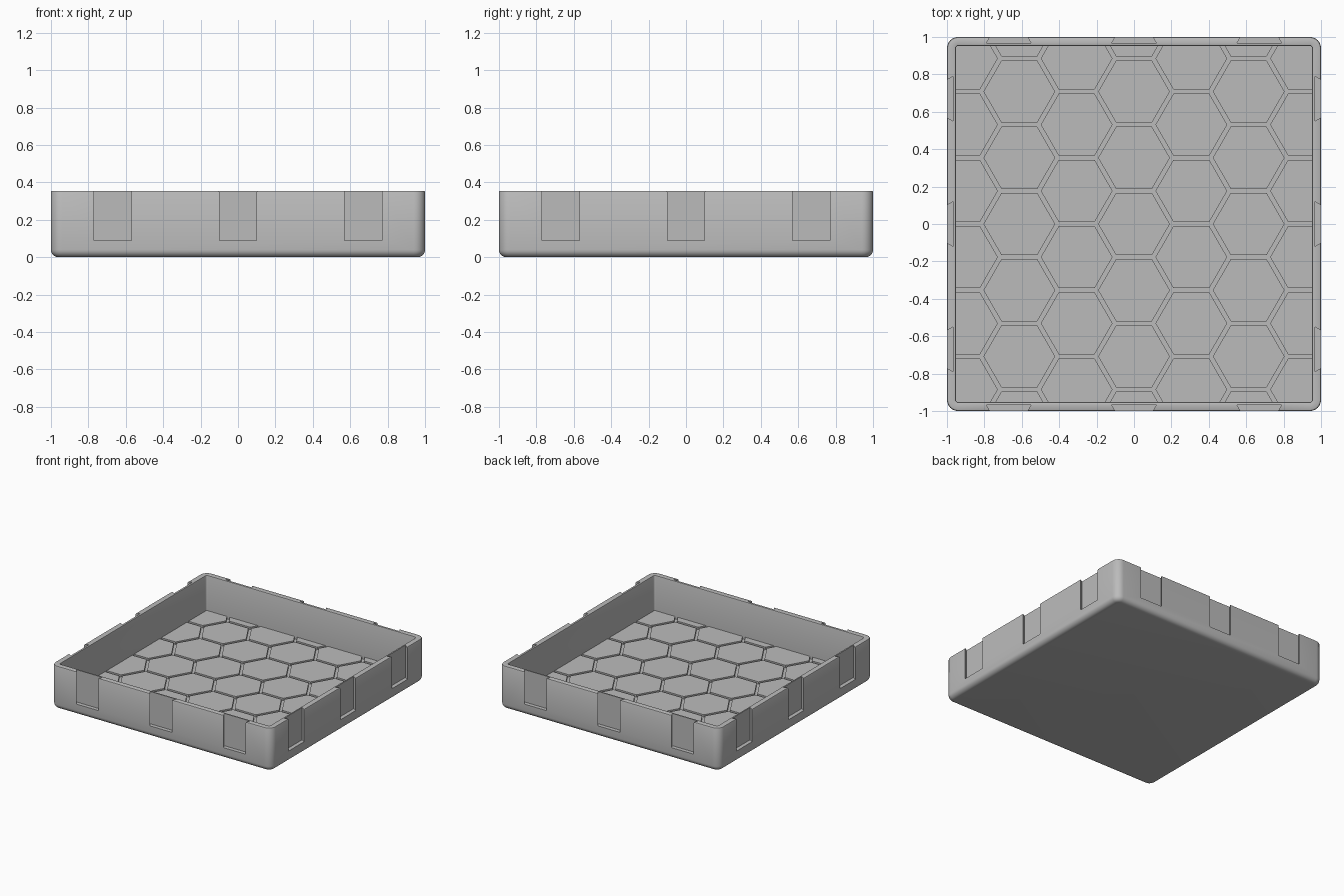
import bpy, bmesh
from math import sin, cos, pi, sqrt
from mathutils import Matrix, Vector

cube = bpy.data.objects.get("Cube")
if cube:
    bpy.data.objects.remove(cube)

HEIGHT, FLOOR, PAD_TOP, INNER = 0.355, 0.045, 0.065, 0.953

grey = bpy.data.materials.new("plain grey")
grey.use_nodes = True
colour = (0.5, 0.5, 0.5, 1)
grey.diffuse_color = colour
grey.node_tree.nodes["Principled BSDF"].inputs["Base Color"].default_value = colour


def make_object(name, bm):
    bmesh.ops.recalc_face_normals(bm, faces=bm.faces)
    mesh = bpy.data.meshes.new(name)
    bm.to_mesh(mesh)
    bm.free()
    mesh.materials.append(grey)
    obj = bpy.data.objects.new(name, mesh)
    bpy.context.collection.objects.link(obj)
    return obj


def rounded_square(bm, half, radius, z, steps=6):
    ring = []
    for corner in range(4):
        turn = Matrix.Rotation(corner * pi / 2, 3, "Z")
        for i in range(steps + 1):
            a = i / steps * pi / 2
            p = Vector((half - radius + radius * cos(a), half - radius + radius * sin(a), z))
            ring.append(bm.verts.new(turn @ p))
    return ring


def prism(bm, outline, bottom, top):
    low = [bm.verts.new((x, y, bottom)) for x, y in outline]
    high = [bm.verts.new((x, y, top)) for x, y in outline]
    bm.faces.new(low[::-1])
    bm.faces.new(high)
    n = len(outline)
    for i in range(n):
        j = (i + 1) % n
        bm.faces.new((low[i], low[j], high[j], high[i]))


# Tray shell: rounded underside, outer wall, softened rim, inner wall, floor
profile = []
for i in range(7):
    a = i / 6 * pi / 2
    profile.append((0.96 + 0.04 * sin(a), 0.02 + 0.04 * sin(a), 0.04 - 0.04 * cos(a)))
profile += [(1, 0.06, HEIGHT - 0.008), (0.997, 0.057, HEIGHT - 0.002), (0.992, 0.052, HEIGHT),
            (INNER + 0.008, 0.02, HEIGHT), (INNER + 0.002, 0.016, HEIGHT - 0.002),
            (INNER, 0.014, HEIGHT - 0.008), (INNER, 0.014, FLOOR)]
bm = bmesh.new()
rings = [rounded_square(bm, *p) for p in profile]
for lower, upper in zip(rings, rings[1:]):
    for i in range(len(lower)):
        j = (i + 1) % len(lower)
        bm.faces.new((lower[i], lower[j], upper[j], upper[i]))
bm.faces.new(rings[0][::-1])
bm.faces.new(rings[-1])
tray = make_object("tray_shell", bm)

# Dovetail slots, three per side, open at the top
bm = bmesh.new()
for side in range(4):
    turn = Matrix.Rotation(side * pi / 2, 3, "Z")
    for x in (-0.67, 0, 0.67):
        outline = [(x - 0.081, -1.03), (x + 0.081, -1.03), (x + 0.12, -0.968), (x - 0.12, -0.968)]
        prism(bm, [(turn @ Vector((*p, 0))).xy for p in outline], 0.09, HEIGHT + 0.1)
cutter = make_object("slot_cutter", bm)
cutter.hide_render = True
cut = tray.modifiers.new("slots", "BOOLEAN")
cut.operation = "DIFFERENCE"
cut.solver = "EXACT"
cut.object = cutter
depsgraph = bpy.context.evaluated_depsgraph_get()
carved = bpy.data.meshes.new_from_object(tray.evaluated_get(depsgraph))
tray.modifiers.clear()
tray.data = carved
bpy.data.objects.remove(cutter)

# Hexagonal floor pads separated by narrow grooves, trimmed at the walls
PITCH, GAP = 0.354, 0.022
radius = (PITCH - GAP) / sqrt(3)
bm = bmesh.new()
for col in range(-3, 4):
    cx = col * PITCH * sqrt(3) / 2
    for row in range(-3, 4):
        cy = (row + (col % 2) / 2) * PITCH
        hexagon = [(cx + radius * cos(k * pi / 3), cy + radius * sin(k * pi / 3)) for k in range(6)]
        prism(bm, hexagon, FLOOR - 0.005, PAD_TOP)
for normal in ((1, 0, 0), (-1, 0, 0), (0, 1, 0), (0, -1, 0)):
    bmesh.ops.bisect_plane(bm, geom=bm.verts[:] + bm.edges[:] + bm.faces[:],
                           plane_co=Vector(normal) * (INNER + 0.001), plane_no=normal, clear_outer=True)
make_object("floor_pads", bm)

# Smooth shading on the rounded shell
bpy.ops.object.select_all(action="DESELECT")
tray.select_set(True)
bpy.context.view_layer.objects.active = tray
bpy.ops.object.shade_smooth_by_angle(angle=pi / 6)
